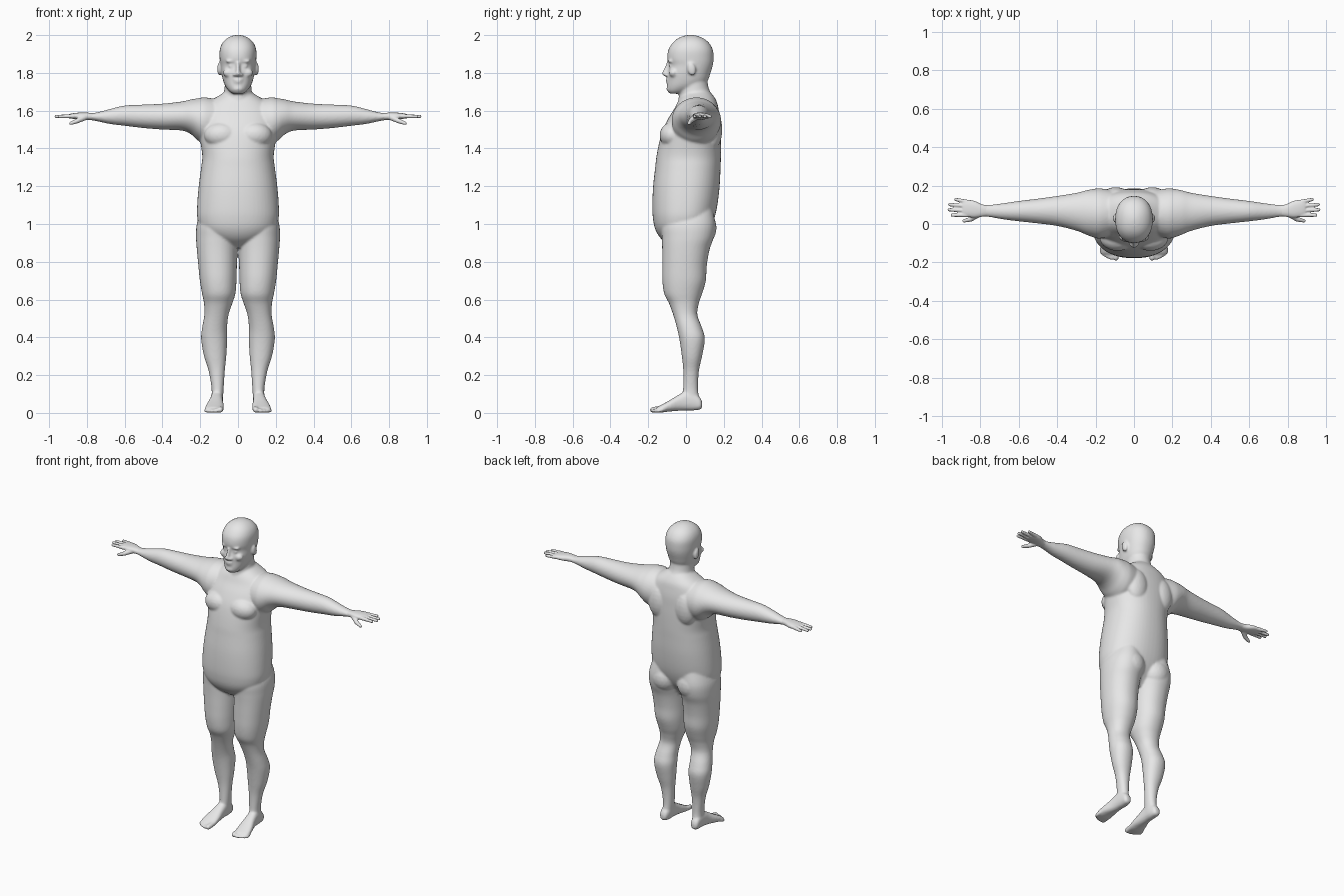
import bpy, bmesh, math
from mathutils import Vector, Matrix

skin = bpy.data.materials.new("light_grey_skin")
skin.diffuse_color = (0.8, 0.8, 0.8, 1)


def spline(a, b, c, d, u):
    return [0.5 * (2 * q + (r - p) * u + (2 * p - 5 * q + 4 * r - s) * u * u
                   + (3 * q - p - 3 * r + s) * u ** 3) for p, q, r, s in zip(a, b, c, d)]


def loft(bm, axis, rings, power=2.0, sides=40, steps=4):
    """Closed skin through rings (t, a_min, a_max, b_min, b_max) along an axis."""
    pts = [rings[0]] + rings + [rings[-1]]
    dense = [spline(*pts[i:i + 4], k / steps) for i in range(len(rings) - 1) for k in range(steps)]
    dense.append(rings[-1])
    loops = []
    for t, a0, a1, b0, b1 in dense:
        loop = []
        for k in range(sides):
            ang = 2 * math.pi * k / sides
            c, s = math.cos(ang), math.sin(ang)
            a = (a0 + a1) / 2 + (a1 - a0) / 2 * math.copysign(abs(c) ** (2 / power), c)
            b = (b0 + b1) / 2 + (b1 - b0) / 2 * math.copysign(abs(s) ** (2 / power), s)
            loop.append(bm.verts.new({"x": (t, a, b), "y": (a, t, b), "z": (a, b, t)}[axis]))
        loops.append(loop)
    for lo, hi in zip(loops, loops[1:]):
        for k in range(sides):
            j = (k + 1) % sides
            bm.faces.new((lo[k], lo[j], hi[j], hi[k]))
    bm.faces.new(loops[0])
    bm.faces.new(loops[-1])


def ball(bm, pos, size, tilt=0):
    m = Matrix.Translation(pos) @ Matrix.Rotation(tilt, 4, "X") @ Matrix.Diagonal((*size, 1))
    bmesh.ops.create_icosphere(bm, subdivisions=3, radius=1, matrix=m)


def digit(bm, start, end, r0, r1, count=9):
    """Tapered round-ended finger or toe."""
    p, q = Vector(start), Vector(end)
    for i in range(count):
        r = r0 + (r1 - r0) * i / (count - 1)
        ball(bm, p.lerp(q, i / (count - 1)), (r, r, r))


def mirror(bm):
    d = bmesh.ops.duplicate(bm, geom=bm.verts[:] + bm.edges[:] + bm.faces[:])
    for e in d["geom"]:
        if isinstance(e, bmesh.types.BMVert):
            e.co.x *= -1


def fuse(name, bm, voxel, smooth):
    """Merge overlapping volumes into one smooth skin."""
    bmesh.ops.recalc_face_normals(bm, faces=bm.faces[:])
    me = bpy.data.meshes.new(name)
    bm.to_mesh(me)
    bm.free()
    me.materials.append(skin)
    ob = bpy.data.objects.new(name, me)
    bpy.context.collection.objects.link(ob)
    rm = ob.modifiers.new("fuse", "REMESH")
    rm.mode, rm.voxel_size, rm.use_smooth_shade = "VOXEL", voxel, True
    sm = ob.modifiers.new("soften", "SMOOTH")
    sm.factor, sm.iterations = 0.5, smooth


bm = bmesh.new()

# Leg
loft(bm, "z", [
    (1.08, .02, .19, -.10, .14), (1.0, .001, .218, -.13, .155), (.93, .002, .222, -.128, .147),
    (.865, .004, .218, -.126, .125), (.78, .006, .21, -.126, .11), (.70, .008, .202, -.125, .105),
    (.63, .014, .19, -.115, .085), (.58, .03, .18, -.09, .068), (.52, .05, .178, -.068, .06),
    (.45, .058, .19, -.048, .085), (.39, .057, .195, -.035, .10), (.30, .062, .18, -.022, .085),
    (.22, .07, .155, -.014, .068), (.13, .076, .14, -.015, .064), (.07, .08, .14, -.02, .07),
    (.03, .085, .135, -.01, .075)], 2.15)

# Foot and toes
loft(bm, "y", [
    (.086, .10, .125, .03, .055), (.075, .088, .138, .018, .08), (.04, .08, .142, .013, .11),
    (0, .08, .145, .013, .115), (-.04, .079, .152, .011, .095), (-.09, .075, .168, .007, .065),
    (-.13, .075, .175, .002, .043), (-.155, .082, .17, .002, .03)], 2.4)
for x, y, r in ((.091, -.176, .016), (.116, -.178, .011), (.135, -.17, .0105),
                (.152, -.16, .010), (.167, -.147, .0095)):
    digit(bm, (x, -.12, r + .008), (x + .003, y, r), r, r)

# Arm
loft(bm, "x", [
    (.08, -.05, .17, 1.42, 1.655), (.17, -.075, .185, 1.42, 1.67), (.21, -.07, .183, 1.44, 1.666),
    (.25, -.055, .175, 1.476, 1.659), (.3, -.035, .162, 1.495, 1.648), (.4, -.01, .146, 1.5, 1.637),
    (.5, .003, .132, 1.508, 1.632), (.6, .014, .12, 1.52, 1.627), (.68, .024, .108, 1.53, 1.608),
    (.75, .036, .10, 1.545, 1.59), (.79, .04, .10, 1.551, 1.587)])

# Ears, eyes, brows, cheeks, chest
ball(bm, (.099, .03, 1.82), (.011, .022, .036), .2)
ball(bm, (.036, -.077, 1.836), (.016, .014, .010))
ball(bm, (.036, -.079, 1.862), (.031, .017, .009))
ball(bm, (.05, -.066, 1.80), (.03, .024, .024))
ball(bm, (.018, -.106, 1.79), (.009, .012, .008))
ball(bm, (.085, -.07, 1.47), (.095, .07, .07))
# Shoulder blade and buttock
ball(bm, (.095, .14, 1.5), (.075, .052, .11))
ball(bm, (.095, .08, .98), (.09, .082, .095))
mirror(bm)

# Torso
loft(bm, "z", [(z, -w, w, f, b) for z, w, f, b in (
    (.875, .05, -.07, .06), (.92, .14, -.13, .09), (.97, .195, -.162, .125),
    (1.03, .215, -.175, .15), (1.1, .216, -.178, .166), (1.2, .208, -.174, .178),
    (1.3, .195, -.163, .183), (1.36, .189, -.156, .185), (1.44, .20, -.14, .185),
    (1.5, .21, -.122, .183), (1.56, .205, -.093, .18), (1.61, .19, -.062, .172),
    (1.65, .15, -.042, .162), (1.685, .092, -.02, .14), (1.715, .05, 0, .11))], 2.25, 56)

# Neck
loft(bm, "z", [(1.58, -.09, .09, -.05, .16), (1.66, -.08, .08, -.04, .148),
               (1.72, -.071, .071, -.033, .12), (1.8, -.068, .068, -.02, .11)])

# Head
loft(bm, "z", [(z, -w, w, f, b) for z, w, f, b in (
    (1.69, .028, -.085, -.02), (1.705, .048, -.098, .03), (1.73, .067, -.10, .085),
    (1.76, .079, -.098, .115), (1.8, .088, -.098, .13), (1.84, .093, -.09, .142),
    (1.875, .097, -.099, .146), (1.92, .097, -.094, .143), (1.955, .085, -.074, .125),
    (1.98, .062, -.047, .097), (1.995, .034, -.015, .063), (2.001, .008, .015, .035))], 2.2)

# Nose, lips and chin
loft(bm, "z", [(1.78, -.010, .010, -.112, -.07), (1.79, -.015, .015, -.125, -.07),
               (1.80, -.014, .014, -.127, -.07), (1.83, -.010, .010, -.113, -.07),
               (1.858, -.011, .011, -.102, -.07)])
ball(bm, (0, -.094, 1.765), (.028, .014, .006))
ball(bm, (0, -.094, 1.751), (.024, .013, .006))
ball(bm, (0, -.086, 1.716), (.03, .018, .016))
fuse("body", bm, .0065, 6)

# Hands with fingers and thumb
bm = bmesh.new()
loft(bm, "x", [(.75, .042, .096, 1.55, 1.585), (.79, .038, .102, 1.55, 1.589),
               (.83, .033, .12, 1.552, 1.59), (.87, .038, .126, 1.556, 1.587),
               (.893, .045, .12, 1.56, 1.582)], 2.3)
for y, tip_x, tip_y in ((.047, .947, .046), (.070, .963, .074), (.093, .960, .101), (.115, .928, .128)):
    digit(bm, (.87, y, 1.571), (tip_x, tip_y, 1.569), .012, .009, 14)
digit(bm, (.81, .05, 1.565), (.85, .025, 1.546), .016, .013)
digit(bm, (.85, .025, 1.546), (.885, .016, 1.533), .013, .009)
mirror(bm)
fuse("hands", bm, .004, 4)
